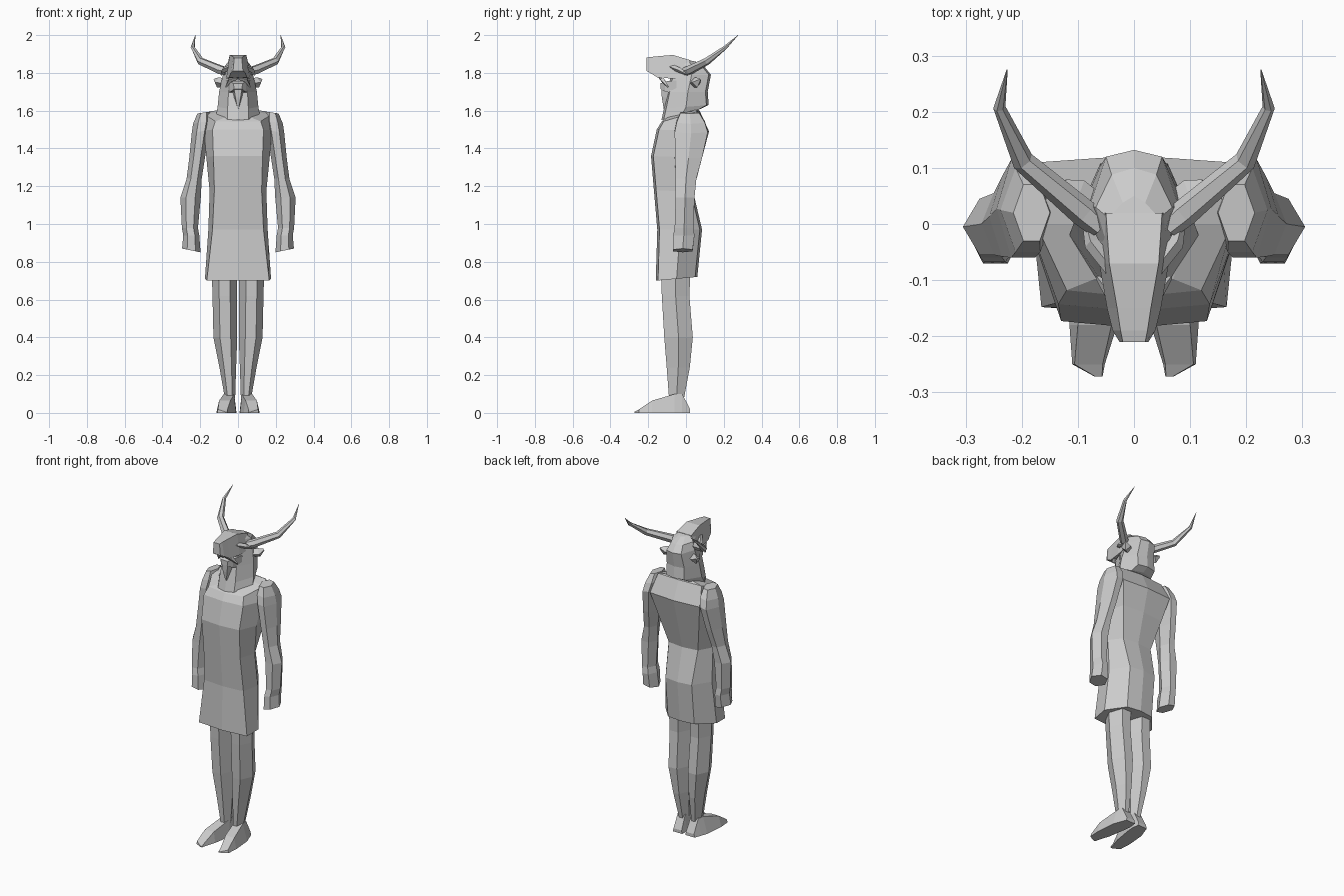
import bpy, bmesh, math
from mathutils import Vector

grey = bpy.data.materials.new("stone grey")
grey.diffuse_color = (0.6, 0.6, 0.6, 1)


def loft(name, rings, mirror=False):
    """Skin a list of equal-length point rings and cap both ends."""
    bm = bmesh.new()
    rows = [[bm.verts.new(p) for p in ring] for ring in rings]
    for a, b in zip(rows, rows[1:]):
        n = len(a)
        for i in range(n):
            bm.faces.new((a[i], a[(i + 1) % n], b[(i + 1) % n], b[i]))
    bm.faces.new(rows[0][::-1])
    bm.faces.new(rows[-1])
    bmesh.ops.recalc_face_normals(bm, faces=bm.faces)
    mesh = bpy.data.meshes.new(name)
    bm.to_mesh(mesh)
    bm.free()
    mesh.materials.append(grey)
    ob = bpy.data.objects.new(name, mesh)
    bpy.context.collection.objects.link(ob)
    if mirror:
        ob.modifiers.new("mirror", 'MIRROR').use_mirror_merge = False
    return ob


def body_ring(zf, zb, yf, yb, wf, ws, ys, wb, bulge=0.012):
    """Symmetric eight-sided ring, sloping from height zf in front to zb behind."""
    half = [(0, yf), (wf, yf + bulge), (ws, ys), (wb, yb - bulge), (0, yb)]
    pts = half + [(-x, y) for x, y in half[3:0:-1]]
    return [(x, y, zf + (zb - zf) * (y - yf) / (yb - yf)) for x, y in pts]


HEX = [(1, 0), (.45, 1), (-.45, 1), (-1, 0), (-.45, -1), (.45, -1)]


def limb_ring(z, x0, x1, y0, y1, tilt=0):
    """Six-sided ring filling the box x0..x1, y0..y1; tilt raises the inner side."""
    cx, cy, rx, ry = (x0 + x1) / 2, (y0 + y1) / 2, (x1 - x0) / 2, (y1 - y0) / 2
    return [(cx + rx * u, cy + ry * v, z - tilt * u) for u, v in HEX]


def tube(name, stations, sides=5):
    """Mirrored tapered tube through (x, y, z, radius) stations."""
    pts = [Vector(s[:3]) for s in stations]
    rings = []
    for i, p in enumerate(pts):
        d = (pts[min(i + 1, len(pts) - 1)] - pts[max(i - 1, 0)]).normalized()
        u = d.cross(Vector((0, 0, 1))).normalized()
        v = d.cross(u)
        r = stations[i][3]
        rings.append([p + r * (math.cos(t) * u + math.sin(t) * v)
                      for t in (2 * math.pi * k / sides for k in range(sides))])
    return loft(name, rings, True)


def slab(name, sections, mirror=False):
    """Box loft along y from (y, x0, x1, z0, z1, x0_top, x1_top)."""
    return loft(name, [[(a, y, z0), (b, y, z0), (d, y, z1), (c, y, z1)]
                       for y, a, b, z0, z1, c, d in sections], mirror)


# Tunic: hem, hips, waist, chest, shoulders and sloping neckline
loft("tunic", [body_ring(*r) for r in [
    (0.70, 0.72, -0.160, 0.060, 0.165, 0.175, -0.05, 0.09),
    (0.97, 0.97, -0.152, 0.085, 0.135, 0.157, -0.03, 0.09),
    (1.18, 1.17, -0.170, 0.038, 0.125, 0.150, -0.05, 0.10),
    (1.36, 1.35, -0.185, 0.085, 0.130, 0.168, -0.06, 0.14),
    (1.50, 1.49, -0.155, 0.122, 0.135, 0.180, -0.02, 0.17),
    (1.54, 1.60, -0.130, 0.072, 0.120, 0.175, 0.00, 0.15),
    (1.56, 1.61, -0.110, 0.060, 0.070, 0.100, 0.00, 0.07)]])

# Arms with cuffs and fists
loft("arm", [limb_ring(*r) for r in [
    (1.59, 0.150, 0.215, -0.03, 0.070, 0.005),
    (1.54, 0.140, 0.238, -0.05, 0.100, 0.01),
    (1.49, 0.150, 0.245, -0.06, 0.115, 0.01),
    (1.35, 0.175, 0.258, -0.058, 0.085),
    (1.24, 0.192, 0.272, -0.055, 0.055),
    (1.14, 0.197, 0.305, -0.055, 0.045),
    (0.98, 0.212, 0.297, -0.060, 0.040),
    (0.94, 0.205, 0.290, -0.068, 0.045),
    (0.86, 0.198, 0.296, -0.070, 0.035, -0.01)]], True)

# Legs narrowing to the ankles
loft("leg", [limb_ring(*r) for r in [
    (0.80, 0.003, 0.140, -0.135, 0.025),
    (0.62, 0.006, 0.135, -0.128, 0.018),
    (0.40, 0.004, 0.130, -0.115, 0.036),
    (0.24, 0.010, 0.098, -0.102, 0.020),
    (0.08, 0.015, 0.070, -0.090, -0.010)]], True)

# Splayed wedge feet
slab("foot", [
    (0.022, 0.012, 0.075, 0.0, 0.02, 0.015, 0.070),
    (-0.02, 0.008, 0.090, 0.0, 0.10, 0.020, 0.070),
    (-0.06, 0.010, 0.105, 0.0, 0.10, 0.020, 0.075),
    (-0.18, 0.030, 0.115, 0.0, 0.065, 0.040, 0.100),
    (-0.25, 0.052, 0.110, 0.0, 0.018, 0.056, 0.106),
    (-0.272, 0.056, 0.070, 0.0, 0.006, 0.057, 0.069)], True)

# Maned neck and skull
loft("head", [body_ring(*r) for r in [
    (1.55, 1.61, -0.130, 0.080, 0.055, 0.115, -0.02, 0.07),
    (1.61, 1.63, -0.117, 0.120, 0.055, 0.108, 0.00, 0.06),
    (1.70, 1.70, -0.098, 0.115, 0.050, 0.100, 0.01, 0.06),
    (1.79, 1.79, -0.080, 0.132, 0.050, 0.080, 0.03, 0.05),
    (1.85, 1.83, -0.060, 0.100, 0.045, 0.068, 0.03, 0.04),
    (1.88, 1.86, -0.050, 0.050, 0.030, 0.045, 0.01, 0.02)]])

# Long tapered muzzle
slab("muzzle", [
    (0.02, -0.070, 0.070, 1.78, 1.868, -0.050, 0.050),
    (-0.07, -0.062, 0.062, 1.77, 1.895, -0.044, 0.044),
    (-0.15, -0.048, 0.048, 1.775, 1.888, -0.030, 0.030),
    (-0.19, -0.038, 0.038, 1.80, 1.884, -0.024, 0.024),
    (-0.21, -0.026, 0.026, 1.81, 1.880, -0.020, 0.020)])

# Lower jaw and pointed beard
slab("jaw", [
    (-0.05, -0.060, 0.060, 1.69, 1.76, -0.065, 0.065),
    (-0.11, -0.040, 0.040, 1.70, 1.755, -0.045, 0.045),
    (-0.135, -0.020, 0.020, 1.715, 1.745, -0.025, 0.025)])
loft("beard", [
    [(-0.035, -0.08, 1.73), (0.035, -0.08, 1.73), (0.022, -0.132, 1.73), (-0.022, -0.132, 1.73)],
    [(-0.025, -0.08, 1.67), (0.025, -0.08, 1.67), (0.014, -0.128, 1.67), (-0.014, -0.128, 1.67)],
    [(-0.004, -0.10, 1.61), (0.004, -0.10, 1.61), (0.003, -0.118, 1.61), (-0.003, -0.118, 1.61)]])

# Drooping moustache, brows and ears
tube("moustache", [(0.005, -0.135, 1.775, 0.012), (0.040, -0.125, 1.765, 0.014),
                   (0.065, -0.095, 1.725, 0.004)], 4)
tube("brow", [(0.035, -0.085, 1.835, 0.014), (0.075, -0.035, 1.815, 0.014),
              (0.088, 0.01, 1.79, 0.005)], 4)
tube("ear", [(0.070, 0.035, 1.745, 0.022), (0.105, 0.055, 1.750, 0.028),
             (0.125, 0.075, 1.765, 0.006)], 4)

# Sweeping horns
tube("horn", [(0.060, -0.005, 1.808, 0.022), (0.090, 0.020, 1.815, 0.025),
              (0.198, 0.112, 1.862, 0.020), (0.240, 0.208, 1.935, 0.011),
              (0.226, 0.275, 1.999, 0.001)], 6)
